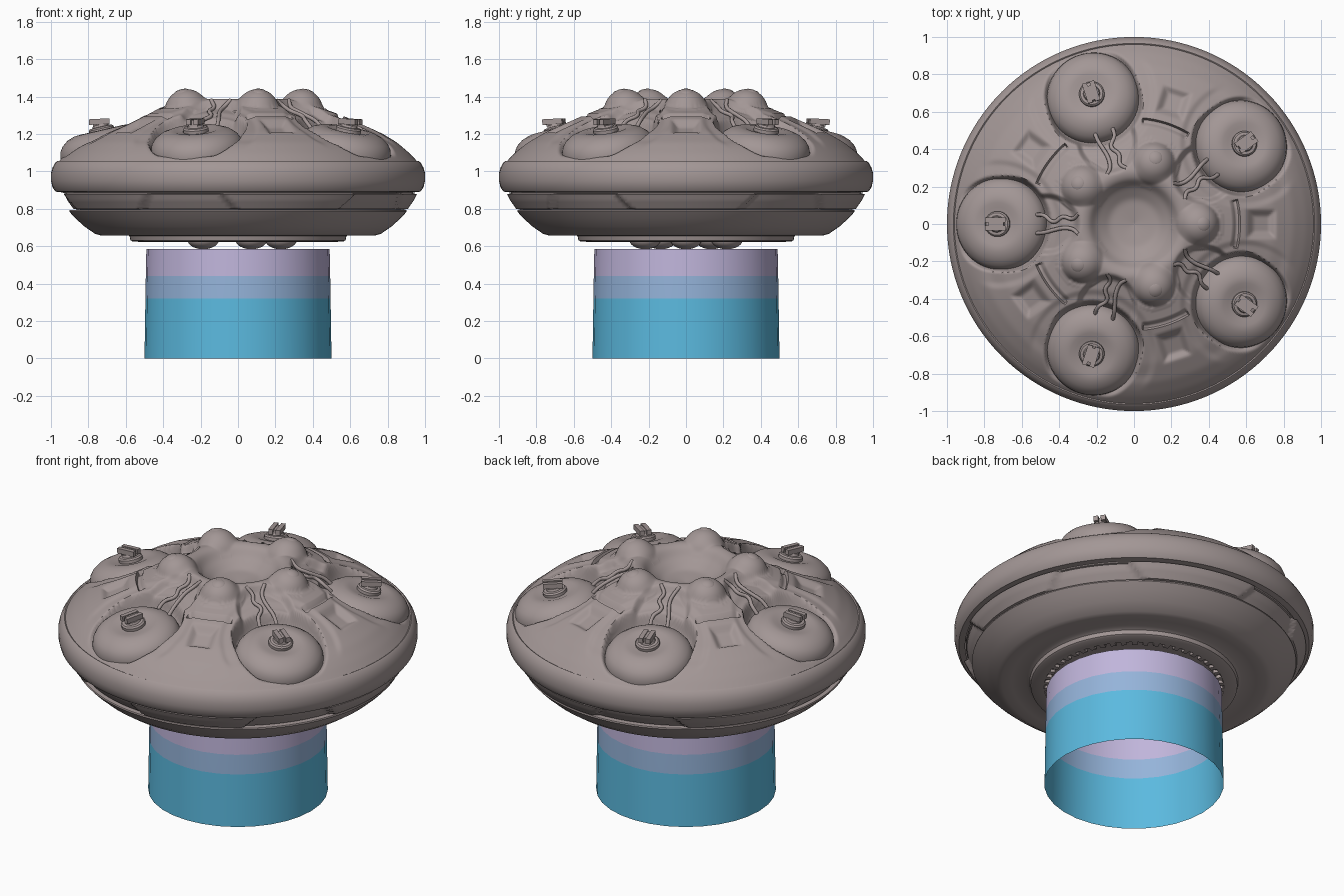
import bpy, bmesh, math
from mathutils import Matrix, Vector

if "Cube" in bpy.data.objects:
    bpy.data.objects.remove(bpy.data.objects["Cube"])

STEP = math.radians(72)
POD_R, POD_Z, TILT = 0.73, 1.222, math.radians(13)
DOME_R = 0.34


def material(name, rgb):
    m = bpy.data.materials.new(name)
    m.diffuse_color = (*rgb, 1)
    m.use_nodes = True
    m.node_tree.nodes["Principled BSDF"].inputs["Base Color"].default_value = m.diffuse_color
    return m


HULL = material("warm_grey", (0.365, 0.308, 0.303))
TEAL = material("sky_blue", (0.105, 0.49, 0.74))
MID = material("pale_blue", (0.30, 0.455, 0.70))
LILAC = material("lilac", (0.53, 0.465, 0.71))


def finish(name, bm, mats, matrix=None, angle=35):
    me = bpy.data.meshes.new(name)
    bm.to_mesh(me)
    bm.free()
    ob = bpy.data.objects.new(name, me)
    bpy.context.collection.objects.link(ob)
    for m in mats:
        me.materials.append(m)
    if matrix is not None:
        ob.matrix_world = matrix
    bpy.ops.object.select_all(action='DESELECT')
    ob.select_set(True)
    bpy.context.view_layer.objects.active = ob
    bpy.ops.object.shade_smooth_by_angle(angle=math.radians(angle))
    return ob


def resample(points, step, passes=0):
    out = []
    for (r0, z0), (r1, z1) in zip(points, points[1:]):
        n = max(1, round(math.hypot(r1 - r0, z1 - z0) / step))
        out += [(r0 + (r1 - r0) * i / n, z0 + (z1 - z0) * i / n) for i in range(n)]
    out.append(points[-1])
    for _ in range(passes):
        out = [out[0]] + [tuple((a + 2 * b + c) / 4 for a, b, c in zip(*t))
                          for t in zip(out, out[1:], out[2:])] + [out[-1]]
    return out


def lathe(name, profile, segs, mats, shape=None, matrix=None, angle=35):
    """Spin a profile (outside runs from bottom to top); shape may alter each point."""
    bm = bmesh.new()
    rings = []
    for r, z in profile:
        if r < 1e-5:
            rings.append([bm.verts.new((0, 0, z))] * segs)
            continue
        ring = []
        for i in range(segs):
            t = 2 * math.pi * i / segs
            rr, zz = shape(r, z, t) if shape else (r, z)
            ring.append(bm.verts.new((rr * math.cos(t), rr * math.sin(t), zz)))
        rings.append(ring)
    for a, b in zip(rings, rings[1:]):
        for i in range(segs):
            j = (i + 1) % segs
            quad = list(dict.fromkeys((a[i], a[j], b[j], b[i])))
            bm.faces.new(quad)
    return finish(name, bm, mats, matrix, angle)


def ramp(v):
    """Smooth step from 0 to 1."""
    v = max(0.0, min(1.0, v))
    return v * v * (3 - 2 * v)


def fold(t, offset):
    """Signed angle to the nearest of five evenly spaced spokes."""
    return (t - offset + STEP / 2) % STEP - STEP / 2


def upper_shape(r, z, t):
    a = fold(t, 0)
    x, y = r * math.cos(a), r * math.sin(a)
    p = fold(t, math.pi)
    px, py = r * math.cos(p), r * math.sin(p)
    # scalloped hollow where the cables run
    d = math.hypot(px - 0.47, py * 1.1)
    z -= 0.045 * ramp((0.185 - d) / 0.04)
    # shallow dish around each pod
    d = math.hypot(px - POD_R, py)
    z -= 0.012 * ramp((0.35 - d) / 0.04) * ramp((0.9 - r) / 0.1)
    # pod well, wider on the inner side
    floor = POD_Z - (px - POD_R) * math.tan(TILT) - 0.10
    edge = 0.258 + 0.028 * ramp((0.74 - px) / 0.2)
    if floor < z:
        z += (floor - z) * ramp((edge - d) / 0.028)
    # rounded domes around the bowl, blended into the plate
    d = math.hypot(x - DOME_R, y)
    ball = 1.325 + math.sqrt(max(0.0, 0.115 ** 2 - d * d)) if d < 0.115 else 1.325
    h = max(0.0, 1 - abs(ball - z) / 0.03)
    z = max(z, ball) + h * h * 0.0075 if d < 0.14 else z
    # square pockets and curved slots
    d = max(abs(x - 0.68), abs(y))
    z -= 0.032 * ramp((0.085 - d) / 0.05)
    if abs(a) < math.radians(13):
        z -= 0.03 * ramp((0.016 - abs(r - 0.55)) / 0.008)
    return r, z


upper = [(0.962, 1.05), (0.92, 1.095), (0.85, 1.155), (0.75, 1.215), (0.63, 1.268),
         (0.55, 1.302), (0.45, 1.338), (0.36, 1.366), (0.28, 1.392), (0.24, 1.38),
         (0.20, 1.33), (0.13, 1.285), (0, 1.268)]
lathe("upper_hull", resample(upper, 0.0105, 4), 480, [HULL], upper_shape, angle=55)

# Rounded rim band
rim = [(0.94, 0.888), (0.975, 0.892), (0.992, 0.915), (1.0, 0.95), (1.0, 0.99),
       (0.992, 1.02), (0.976, 1.048), (0.966, 1.056), (0.955, 1.05), (0.945, 1.03)]
lathe("rim_band", rim, 128, [HULL])


def lower_shape(r, z, t):
    # panels between the pods stand proud of the belt
    if 0.795 < z < 0.882:
        gap = math.radians(13 + (0.88 - z) / 0.09 * 5)
        r -= 0.028 * ramp((gap - abs(fold(t, math.pi))) / 0.02)
    return r, z


belt = [(0.88, 0.785), (0.89, 0.797), (0.908, 0.80), (0.94, 0.845), (0.957, 0.878),
        (0.935, 0.884), (0.935, 0.895)]
lathe("lower_belt", resample(belt, 0.012), 300, [HULL], lower_shape)

belly = [(0, 0.64), (0.49, 0.64), (0.50, 0.622), (0.565, 0.626), (0.575, 0.632), (0.58, 0.655),
         (0.60, 0.665), (0.68, 0.662), (0.735, 0.658), (0.765, 0.667), (0.82, 0.705),
         (0.87, 0.75), (0.902, 0.785), (0.9, 0.793), (0.87, 0.795)]
lathe("belly", belly, 128, [HULL])

# Teeth around the lower opening
bm = bmesh.new()
for i in range(50):
    m = (Matrix.Rotation(2 * math.pi * i / 50, 4, 'Z') @ Matrix.Translation((0.485, 0, 0.633))
         @ Matrix.Diagonal((0.035, 0.03, 0.02, 1)))
    bmesh.ops.create_cube(bm, size=1, matrix=m)
finish("belly_teeth", bm, [HULL])

pod = [(0.235, -0.2), (0.25, -0.13), (0.248, -0.095), (0.24, -0.066), (0.222, -0.04),
       (0.19, -0.016), (0.15, -0.002), (0.115, 0.0), (0.09, -0.008), (0, -0.012)]
knob = [(0.068, -0.02), (0.068, 0.008), (0.06, 0.016), (0.045, 0.018), (0.04, 0.03), (0, 0.032)]
for k in range(5):
    # Pod with knob and bolt
    spin = Matrix.Rotation(math.pi + k * STEP, 4, 'Z')
    seat = spin @ Matrix.Translation((POD_R, 0, POD_Z)) @ Matrix.Rotation(TILT, 4, 'Y')
    lathe("pod", pod, 64, [HULL], matrix=seat)
    lathe("pod_knob", knob, 24, [HULL], matrix=seat)
    bm = bmesh.new()
    for y in (-0.021, 0.021):
        bmesh.ops.create_cube(bm, size=1, matrix=Matrix.Translation((0.01, y, 0.045))
                              @ Matrix.Diagonal((0.11, 0.026, 0.03, 1)))
    bmesh.ops.create_cube(bm, size=1, matrix=Matrix.Translation((0.005, 0, 0.038))
                          @ Matrix.Diagonal((0.08, 0.05, 0.034, 1)))
    finish("pod_bolt", bm, [HULL],
           spin @ Matrix.Translation((POD_R, 0, POD_Z)) @ Matrix.Rotation(0.05, 4, 'Y'))

    # Pair of wavy cables from pod to dome ring
    cu = bpy.data.curves.new("cables", 'CURVE')
    cu.dimensions = '3D'
    cu.bevel_depth, cu.bevel_resolution, cu.resolution_u = 0.011, 2, 6
    for s in (-1, 1):
        path = [(0.53, 0.05 * s, 1.22), (0.48, 0.045 * s, 1.27), (0.43, 0.022 * s + 0.01, 1.298),
                (0.38, 0.03 * s - 0.008, 1.322), (0.33, 0.028 * s, 1.345), (0.295, 0.055 * s, 1.382)]
        sp = cu.splines.new('BEZIER')
        sp.bezier_points.add(len(path) - 1)
        for bp, co in zip(sp.bezier_points, path):
            bp.co = co
            bp.handle_left_type = bp.handle_right_type = 'AUTO'
    ob = bpy.data.objects.new("cables", cu)
    bpy.context.collection.objects.link(ob)
    cu.materials.append(HULL)
    ob.matrix_world = spin
    bpy.ops.object.select_all(action='DESELECT')
    ob.select_set(True)
    bpy.context.view_layer.objects.active = ob
    bpy.ops.object.convert(target='MESH')

    # Button on each dome, and the lump below it under the belly
    spin = Matrix.Rotation(k * STEP, 4, 'Z')
    cap = [(0.036, -0.02), (0.036, 0.109), (0.03, 0.114), (0, 0.119)]
    lathe("dome_button", cap, 24, [HULL], matrix=spin @ Matrix.Translation((DOME_R, 0, 1.325))
          @ Matrix.Rotation(math.radians(18), 4, 'Y'))
    bm = bmesh.new()
    bmesh.ops.create_uvsphere(bm, u_segments=24, v_segments=12, radius=0.085)
    finish("belly_lump", bm, [HULL], spin @ Matrix.Translation((0.23, 0, 0.635))
           @ Matrix.Diagonal((1, 1, 0.6, 1)))

# Open beam tube in three bands of colour
beam = lathe("beam", [(0.5, 0), (0.495, 0.32), (0.493, 0.44), (0.49, 0.585)], 32, [TEAL, MID, LILAC])
for f in beam.data.polygons:
    f.material_index = 0 if f.center.z < 0.32 else 1 if f.center.z < 0.44 else 2
